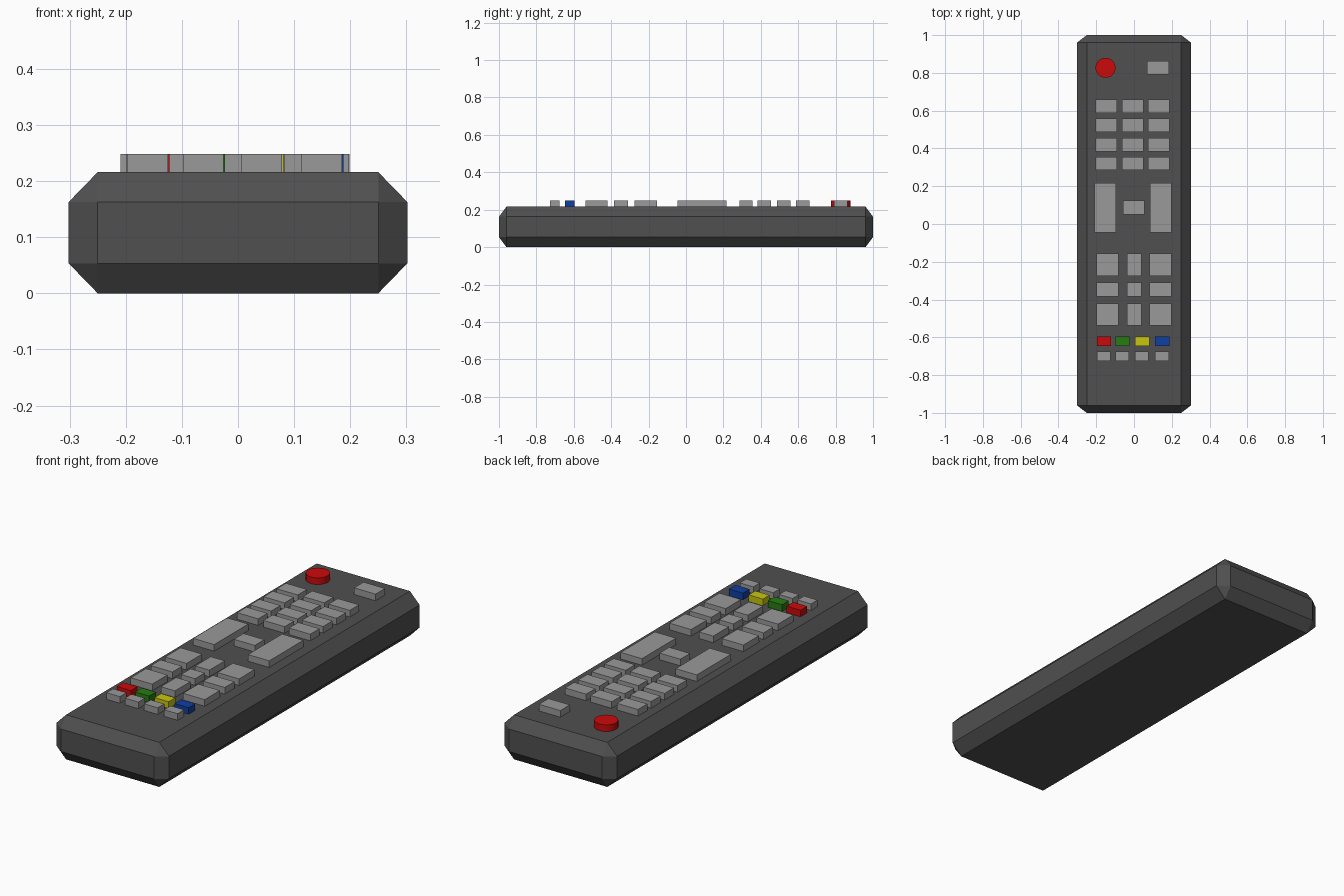
import bpy, bmesh
from mathutils import Matrix

if "Cube" in bpy.data.objects:
    bpy.data.objects.remove(bpy.data.objects["Cube"])

BASE, TOP = 0.205, 0.248   # button bottom (sunk into the case) and top


def material(name, rgb):
    m = bpy.data.materials.new(name)
    m.diffuse_color = (*rgb, 1)
    m.use_nodes = True
    m.node_tree.nodes["Principled BSDF"].inputs["Base Color"].default_value = m.diffuse_color
    return m


dark = material("dark_plastic", (0.08, 0.08, 0.08))
grey = material("button_grey", (0.32, 0.32, 0.32))
red = material("red", (0.6, 0.003, 0.003))
green = material("green", (0.02, 0.2, 0.005))
yellow = material("yellow", (0.58, 0.56, 0.005))
blue = material("blue", (0.005, 0.05, 0.35))


def finish(bm, name, mat):
    me = bpy.data.meshes.new(name)
    bm.to_mesh(me)
    bm.free()
    ob = bpy.data.objects.new(name, me)
    me.materials.append(mat)
    bpy.context.collection.objects.link(ob)
    return ob


def button(name, xs, ys, mat=grey):
    bm = bmesh.new()
    size = (xs[1] - xs[0], ys[1] - ys[0], TOP - BASE)
    mid = (sum(xs) / 2, sum(ys) / 2, (TOP + BASE) / 2)
    bmesh.ops.create_cube(bm, size=1, matrix=Matrix.Translation(mid) @ Matrix.Diagonal((*size, 1)))
    return finish(bm, name, mat)


def button_grid(name, columns, rows):
    for r, ys in enumerate(rows):
        for c, xs in enumerate(columns):
            button(f"{name}_{r + 1}_{c + 1}", xs, ys)


# Case: box chamfered on every edge, with a different chamfer width per axis
dims, chamfer = (0.604, 2.0, 0.216), (0.052, 0.04, 0.0535)
bm = bmesh.new()
bmesh.ops.create_cube(bm, size=1)
bmesh.ops.scale(bm, vec=[d / c for d, c in zip(dims, chamfer)], verts=bm.verts)
bmesh.ops.bevel(bm, geom=bm.edges[:], offset=1, segments=1, profile=0.5, affect='EDGES')
bmesh.ops.scale(bm, vec=chamfer, verts=bm.verts)
bmesh.ops.translate(bm, vec=(0, 0, dims[2] / 2), verts=bm.verts)
finish(bm, "case", dark)

# Round power button and source button
bm = bmesh.new()
bmesh.ops.create_cone(bm, cap_ends=True, segments=32, radius1=0.053, radius2=0.053, depth=TOP - BASE,
                      matrix=Matrix.Translation((-0.151, 0.827, (TOP + BASE) / 2)))
power = finish(bm, "power_button", red)
bpy.context.view_layer.objects.active = power
power.select_set(True)
bpy.ops.object.shade_smooth_by_angle()
button("source_button", (0.069, 0.184), (0.791, 0.864))

# Number pad
button_grid("number_button",
            [(-0.204, -0.091), (-0.063, 0.051), (0.074, 0.188)],
            [(0.588, 0.659), (0.487, 0.558), (0.383, 0.455), (0.285, 0.356)])

# Volume and channel rockers with the mute button between
button("volume_rocker", (-0.209, -0.096), (-0.045, 0.216))
button("channel_rocker", (0.085, 0.199), (-0.045, 0.216))
button("mute_button", (-0.057, 0.055), (0.05, 0.124))

# Navigation block
button_grid("navigation_button",
            [(-0.199, -0.083), (-0.037, 0.039), (0.082, 0.198)],
            [(-0.275, -0.156), (-0.384, -0.31), (-0.538, -0.421)])

# Coloured shortcut buttons and the small row below
columns = [(-0.197, -0.122), (-0.098, -0.023), (0.005, 0.081), (0.112, 0.188)]
for xs, mat in zip(columns, (red, green, yellow, blue)):
    button(mat.name + "_button", xs, (-0.647, -0.596), mat)
button_grid("playback_button", [(a, b - 0.003) for a, b in columns], [(-0.726, -0.676)])
